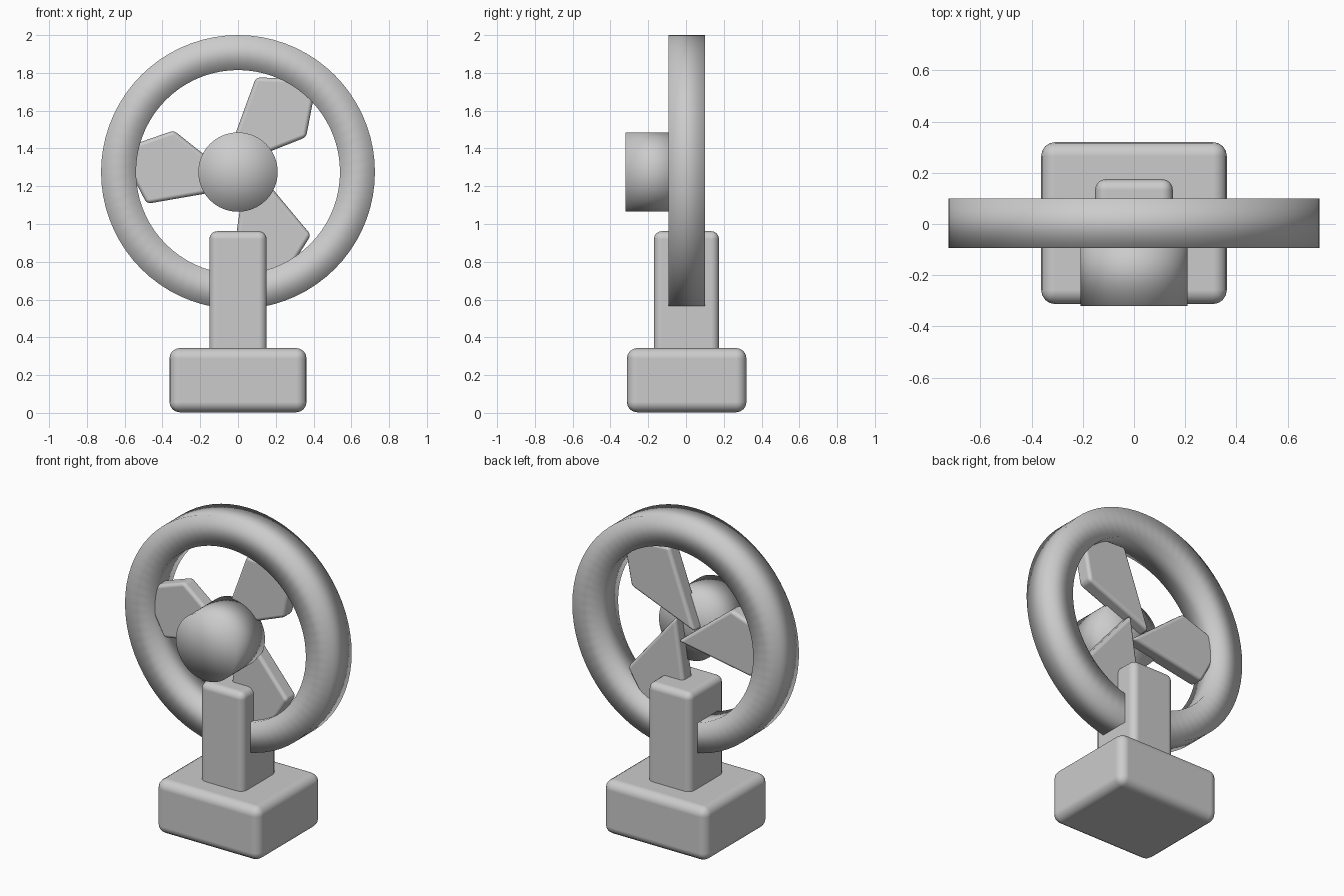
import bpy, bmesh
from math import radians, cos, sin, pi
from mathutils import Matrix, Vector

if "Cube" in bpy.data.objects:
    bpy.data.objects.remove(bpy.data.objects["Cube"])

CENTRE_Z = 1.275


def make_object(name, bm, smooth=True):
    bmesh.ops.recalc_face_normals(bm, faces=bm.faces)
    for f in bm.faces:
        f.smooth = smooth
    me = bpy.data.meshes.new(name)
    bm.to_mesh(me)
    bm.free()
    ob = bpy.data.objects.new(name, me)
    bpy.context.collection.objects.link(ob)
    return ob


def bevel(ob, width, segments=4):
    mod = ob.modifiers.new("Bevel", 'BEVEL')
    mod.width = width
    mod.segments = segments
    mod.limit_method = 'ANGLE'
    mod.angle_limit = radians(20)
    mod.harden_normals = True
    return ob


def box(name, lo, hi, width):
    lo, hi = Vector(lo), Vector(hi)
    bm = bmesh.new()
    size = hi - lo
    bmesh.ops.create_cube(bm, size=1, matrix=Matrix.Translation((lo + hi) / 2)
                          @ Matrix.Diagonal((*size, 1)))
    return bevel(make_object(name, bm), width)


# Base and upright post
box("base", (-0.363, -0.313, 0.005), (0.363, 0.32, 0.345), 0.055).location.z = -0.005 + 0.003
box("post", (-0.152, -0.17, 0.25), (0.152, 0.175, 0.962), 0.042)

# Cage ring: square section, fully smooth shaded
bm = bmesh.new()
N = 72
section = [(0.725, -0.093), (0.725, 0.1), (0.54, 0.1), (0.54, -0.093)]
loops = [[bm.verts.new((r * cos(2 * pi * i / N), y, CENTRE_Z + r * sin(2 * pi * i / N)))
          for r, y in section] for i in range(N)]
for i in range(N):
    a, b = loops[i], loops[(i + 1) % N]
    for j in range(4):
        k = (j + 1) % 4
        bm.faces.new((a[j], b[j], b[k], a[k]))
make_object("cage_ring", bm)

# Hub drum, smooth shaded across its caps
bm = bmesh.new()
bmesh.ops.create_cone(bm, cap_ends=True, cap_tris=True, segments=64,
                      radius1=0.21, radius2=0.21, depth=0.29,
                      matrix=Matrix.Translation((0, -0.175, CENTRE_Z))
                      @ Matrix.Rotation(radians(90), 4, 'X'))
make_object("hub", bm)

# Three kite-shaped blades, tips sunk into the ring
outline = [(0.035, -0.078), (-0.34, 0.22), (-0.633, 0.118), (-0.482, -0.168)]
for n in range(3):
    bm = bmesh.new()
    turn = Matrix.Translation((0, 0, CENTRE_Z)) @ Matrix.Rotation(n * 2 * pi / 3, 4, 'Y')
    face = bm.faces.new([bm.verts.new(turn @ Vector((x, -0.06, z))) for x, z in outline])
    ext = bmesh.ops.extrude_face_region(bm, geom=[face])
    bmesh.ops.translate(bm, vec=(0, 0.1, 0),
                        verts=[v for v in ext["geom"] if isinstance(v, bmesh.types.BMVert)])
    # close the front if the extrude dropped it
    open_edges = [e for e in bm.edges if e.is_boundary]
    if open_edges:
        bmesh.ops.holes_fill(bm, edges=open_edges)
    bevel(make_object("blade_%d" % (n + 1), bm), 0.022, 3)
